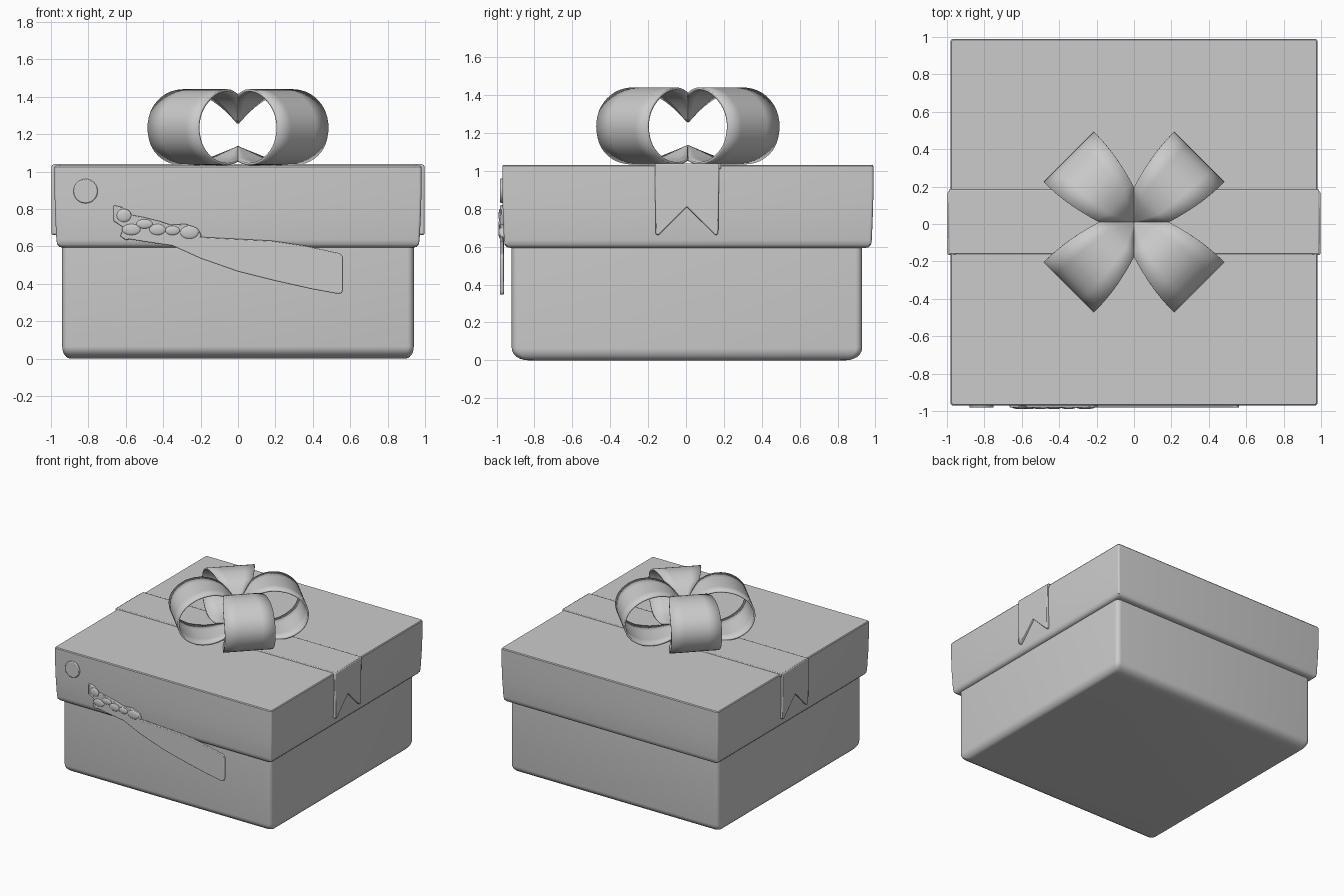
import bpy, bmesh, math
from mathutils import Vector

if "Cube" in bpy.data.objects:
    bpy.data.objects.remove(bpy.data.objects["Cube"])


def finish(name, bm, angle=35):
    bmesh.ops.remove_doubles(bm, verts=bm.verts, dist=1e-5)
    bmesh.ops.recalc_face_normals(bm, faces=bm.faces)
    mesh = bpy.data.meshes.new(name)
    bm.to_mesh(mesh)
    bm.free()
    ob = bpy.data.objects.new(name, mesh)
    bpy.context.collection.objects.link(ob)
    bpy.ops.object.select_all(action='DESELECT')
    ob.select_set(True)
    bpy.context.view_layer.objects.active = ob
    bpy.ops.object.shade_smooth_by_angle(angle=math.radians(angle))
    return ob


def rounded_stack(name, rings, cy, r, n=5):
    """Loft rounded rectangles given as (half x, half y, z)."""
    bm = bmesh.new()
    loops = []
    for hx, hy, z in rings:
        loop = []
        for k, (sx, sy) in enumerate([(1, 1), (-1, 1), (-1, -1), (1, -1)]):
            for i in range(n + 1):
                a = math.pi / 2 * (k + i / n)
                loop.append(bm.verts.new((sx * (hx - r) + r * math.cos(a),
                                          cy + sy * (hy - r) + r * math.sin(a), z)))
        loops.append(loop)
    for lo, hi in zip(loops, loops[1:]):
        for i in range(len(lo)):
            j = (i + 1) % len(lo)
            bm.faces.new((lo[i], lo[j], hi[j], hi[i]))
    bm.faces.new(loops[0])
    bm.faces.new(loops[-1])
    return finish(name, bm)


def plate(name, outline, depth, bevel=0.006):
    """Extrude an outline of 3D points by a depth vector, with softened rims."""
    bm = bmesh.new()
    face = bm.faces.new([bm.verts.new(p) for p in outline])
    ext = bmesh.ops.extrude_face_region(bm, geom=[face])
    bmesh.ops.translate(bm, vec=depth,
                        verts=[v for v in ext['geom'] if isinstance(v, bmesh.types.BMVert)])
    ob = finish(name, bm)
    mod = ob.modifiers.new("rim", 'BEVEL')
    mod.width, mod.segments, mod.limit_method = bevel, 2, 'ANGLE'
    return ob


def catmull(pts, steps):
    p = [Vector(q) for q in pts]
    p = [2 * p[0] - p[1]] + p + [2 * p[-1] - p[-2]]
    out = []
    for a, b, c, d in zip(p, p[1:], p[2:], p[3:]):
        for i in range(steps):
            t = i / steps
            out.append(0.5 * (2 * b + (c - a) * t + (2 * a - 5 * b + 4 * c - d) * t * t
                              + (3 * b - a - 3 * c + d) * t ** 3))
    return out + [p[-2]]


# Box body with a rounded bottom rim
rings = []
for i in range(7):
    a = math.pi / 2 * i / 6
    rings.append((0.94 - 0.045 * (1 - math.sin(a)), 0.925 - 0.085 * (1 - math.sin(a)),
                  0.065 * (1 - math.cos(a))))
rounded_stack("box_body", rings + [(0.94, 0.925, 0.62)], 0.005, 0.035)

# Lid, tapering slightly to a rounded lower rim
rounded_stack("lid", [(0.935, 0.935, 0.593), (0.955, 0.955, 0.597), (0.967, 0.967, 0.61),
                      (0.971, 0.971, 0.635), (0.978, 0.977, 0.78), (0.981, 0.98, 0.9),
                      (0.981, 0.98, 1.025), (0.976, 0.975, 1.032)], 0.01, 0.014)

# Ribbon band across the top, with a swallow-tail at each end
plate("ribbon_band", [(-0.99, -0.16, 1.01), (0.99, -0.16, 1.01),
                      (0.99, 0.185, 1.01), (-0.99, 0.185, 1.01)], (0, 0, 0.03))
for side, s in (("left", -1), ("right", 1)):
    plate(side + "_ribbon_tail",
          [(s * 0.95, y, z) for y, z in [(-0.165, 1.036), (0.175, 1.036), (0.17, 0.665),
                                         (0.155, 0.66), (0.004, 0.81), (-0.145, 0.66),
                                         (-0.16, 0.665)]], (s * 0.046, 0, 0))

# Bow: four diagonal loops pinched at the centre
profile = catmull([(0, 1.26), (0.06, 1.345), (0.13, 1.405), (0.24, 1.434), (0.36, 1.41),
                   (0.455, 1.335), (0.488, 1.235), (0.455, 1.13), (0.36, 1.06),
                   (0.24, 1.04), (0.13, 1.06), (0.06, 1.095), (0, 1.13)], 4)
for k in range(4):
    ang = math.pi / 4 + k * math.pi / 2
    u, v = Vector((math.cos(ang), math.sin(ang), 0)), Vector((-math.sin(ang), math.cos(ang), 0))
    bm = bmesh.new()
    rows = []
    for d, z in profile:
        w = max(0.002, min(d, 0.19 - 0.06 * ((0.49 - d) / 0.36) ** 2))
        rows.append([bm.verts.new(u * d + v * w * t + Vector((0, 0.01, z)))
                     for t in (-1, -0.5, 0, 0.5, 1)])
    for a, b in zip(rows, rows[1:]):
        for i in range(4):
            bm.faces.new((a[i], a[i + 1], b[i + 1], b[i]))
    loop = finish("bow_loop_%d" % (k + 1), bm, 50)
    mod = loop.modifiers.new("thickness", 'SOLIDIFY')
    mod.thickness, mod.offset = 0.013, 0

# Round button on the front of the lid
plate("front_button", [(-0.815 + 0.065 * math.cos(a), -0.95, 0.895 + 0.065 * math.sin(a))
                       for a in [2 * math.pi * i / 32 for i in range(32)]], (0, -0.032, 0))

# Long flared tag hanging over the front
tag = [(-0.62, 0.645), (-0.5, 0.625), (-0.35, 0.603), (-0.2, 0.535), (0.0, 0.465), (0.2, 0.415),
       (0.4, 0.37), (0.535, 0.346), (0.555, 0.35), (0.562, 0.37), (0.562, 0.54), (0.55, 0.56),
       (0.53, 0.566), (0.35, 0.605), (0.18, 0.63), (-0.2, 0.65), (-0.4, 0.68), (-0.6, 0.7)]
plate("front_tag", [(x, -0.962, z) for x, z in tag], (0, -0.02, 0), 0.004)

# Lumpy relief gathered at the narrow end of the tag
knot = [(-0.665, 0.82), (-0.62, 0.81), (-0.58, 0.77), (-0.5, 0.755), (-0.42, 0.735),
        (-0.36, 0.715), (-0.28, 0.72), (-0.215, 0.695), (-0.195, 0.66), (-0.21, 0.627),
        (-0.3, 0.628), (-0.36, 0.65), (-0.45, 0.64), (-0.52, 0.655), (-0.6, 0.633),
        (-0.63, 0.655), (-0.61, 0.7), (-0.665, 0.735)]
plate("tag_knot", [(x, -0.96, z) for x, z in knot], (0, -0.022, 0), 0.005)
bm = bmesh.new()
for x, z, rx, rz in [(-0.61, 0.765, 0.04, 0.035), (-0.57, 0.69, 0.05, 0.03),
                     (-0.5, 0.72, 0.045, 0.025), (-0.43, 0.69, 0.045, 0.03),
                     (-0.35, 0.685, 0.04, 0.025), (-0.26, 0.675, 0.05, 0.035)]:
    lump = bmesh.ops.create_uvsphere(bm, u_segments=20, v_segments=12, radius=1)['verts']
    bmesh.ops.scale(bm, vec=(rx, 0.01, rz), verts=lump)
    bmesh.ops.translate(bm, vec=(x, -0.98, z), verts=lump)
finish("knot_lumps", bm, 60)
